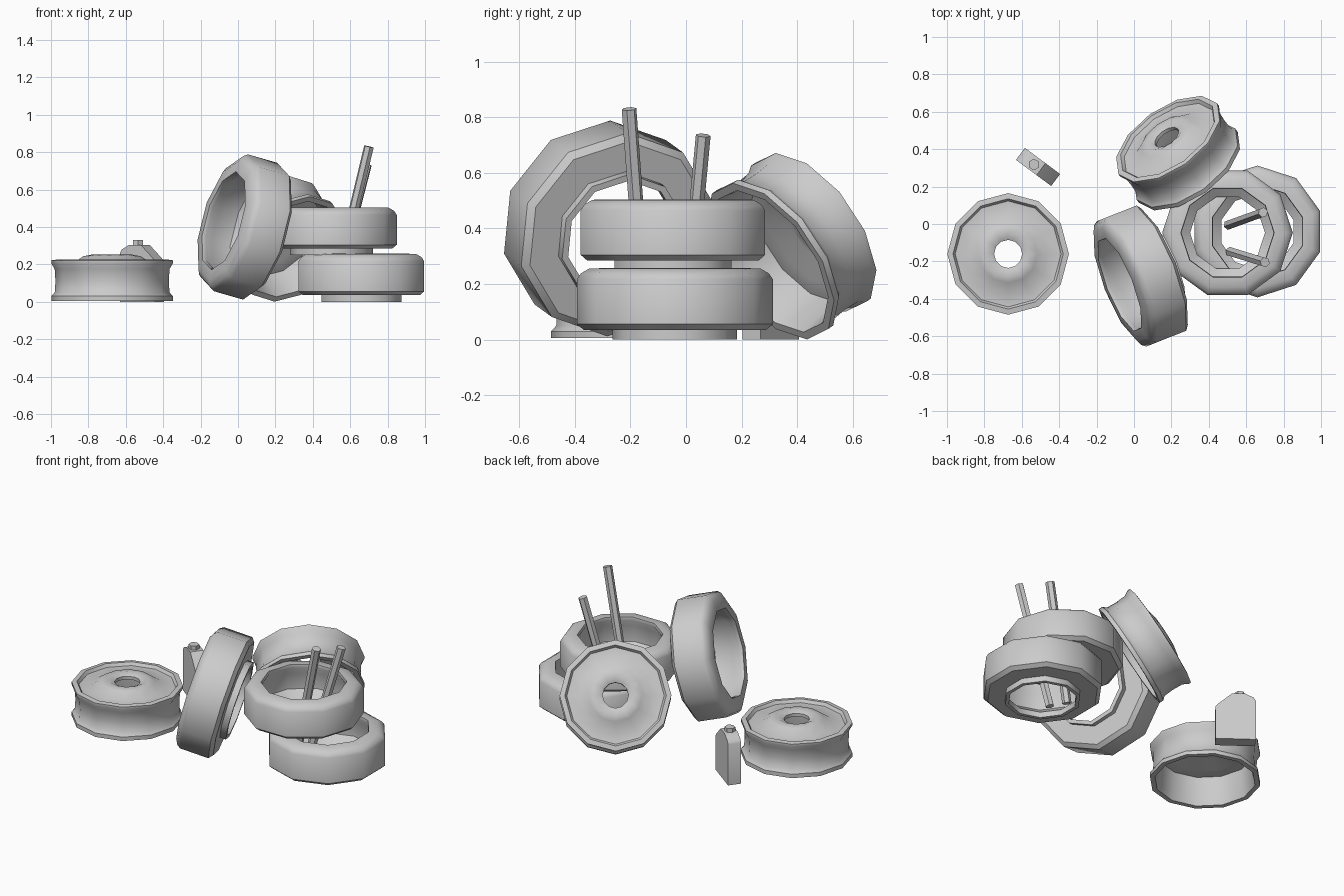
import bpy, bmesh, math
from mathutils import Vector, Matrix

if "Cube" in bpy.data.objects:
    bpy.data.objects.remove(bpy.data.objects["Cube"])


def finish(bm, name, angle=40):
    bmesh.ops.recalc_face_normals(bm, faces=bm.faces)
    me = bpy.data.meshes.new(name)
    bm.to_mesh(me)
    bm.free()
    ob = bpy.data.objects.new(name, me)
    bpy.context.collection.objects.link(ob)
    bpy.ops.object.select_all(action='DESELECT')
    ob.select_set(True)
    bpy.context.view_layer.objects.active = ob
    bpy.ops.object.shade_smooth_by_angle(angle=math.radians(angle))
    return ob


def lathe(name, profile, sides, phase, centre, axis=(0, 0, 1), scale=1.0, mid=0.0):
    """Spin a closed (radius, height) profile, then point its axis."""
    bm = bmesh.new()
    rings = []
    for i in range(sides):
        a = math.radians(phase) + 2 * math.pi * i / sides
        rings.append([bm.verts.new((r * math.cos(a), r * math.sin(a), z - mid))
                      for r, z in profile])
    n = len(profile)
    for i in range(sides):
        p, q = rings[i], rings[(i + 1) % sides]
        for j in range(n):
            k = (j + 1) % n
            bm.faces.new((p[j], q[j], q[k], p[k]))
    ob = finish(bm, name)
    axis = Vector(axis)
    rot = Matrix() if axis.z > 0.99 else axis.to_track_quat('Z', 'Y').to_matrix().to_4x4()
    ob.matrix_world = Matrix.Translation(centre) @ rot @ Matrix.Scale(scale, 4)
    return ob


def rod(name, top, bottom, r):
    top, bottom = Vector(top), Vector(bottom)
    bm = bmesh.new()
    bmesh.ops.create_cone(bm, cap_ends=True, segments=6, radius1=r, radius2=r,
                          depth=(top - bottom).length)
    ob = finish(bm, name)
    ob.matrix_world = (Matrix.Translation((top + bottom) / 2)
                       @ (top - bottom).to_track_quat('Z', 'Y').to_matrix().to_4x4())


# Tyres: bead on the lower side, wide opening on the upper side
TYRE = [(.20, 0), (.222, 0), (.222, .035), (.325, .035), (.349, .055), (.349, .215),
        (.335, .236), (.305, .253), (.25, .255), (.247, .235), (.272, .19),
        (.272, .09), (.20, .035)]
lathe("lower_tyre", TYRE, 10, 18, (.66, -.04, 0), scale=1.01)
lathe("upper_tyre", TYRE, 10, 0, (.50, -.047, .25))
t = math.radians(15)
lathe("leaning_tyre", TYRE, 10, 18, (.04, -.278, .40),
      (-.93 * math.cos(t), -.37 * math.cos(t), math.sin(t)), 1.085, .135)

# Wheel rims: flanged barrel, dished face with raised hub, open underneath
RIM = [(.295, .005), (.325, .005), (.325, .03), (.307, .05), (.303, .11), (.307, .175),
       (.325, .205), (.325, .222), (.295, .226), (.283, .207), (.21, .205), (.155, .243),
       (.11, .252), (.075, .235), (.075, .215), (.12, .222), (.20, .185), (.275, .185),
       (.285, .05)]
lathe("flat_rim", RIM, 12, 0, (-.673, -.16, 0))
lathe("leaning_rim", RIM, 12, 0, (.235, .38, .337), (-.5, .70, .5), 1, .115)

# Oil bottle: slanted-shoulder outline extruded to a thin slab
bm = bmesh.new()
outline = [(-.117, 0), (.117, 0), (.117, .215), (.10, .235), (.02, .305),
           (-.055, .305), (-.105, .28), (-.117, .26)]
face = bm.faces.new([bm.verts.new((u, -.04, z)) for u, z in outline])
ext = bmesh.ops.extrude_face_region(bm, geom=[face])
bmesh.ops.translate(bm, vec=(0, .08, 0),
                    verts=[v for v in ext['geom'] if isinstance(v, bmesh.types.BMVert)])
bottle = finish(bm, "oil_bottle", 35)
bottle.location = (-.513, .305, 0)
bottle.rotation_euler.z = math.radians(-36.6)

# Bottle cap
rod("bottle_cap", (-.535, .318, .33), (-.535, .318, .29), .031)

# Bars standing in the tyre stack
rod("tall_bar", (.70, -.205, .83), (.515, -.148, .06), .027)
rod("short_bar", (.69, .062, .735), (.505, -.005, .02), .027)
